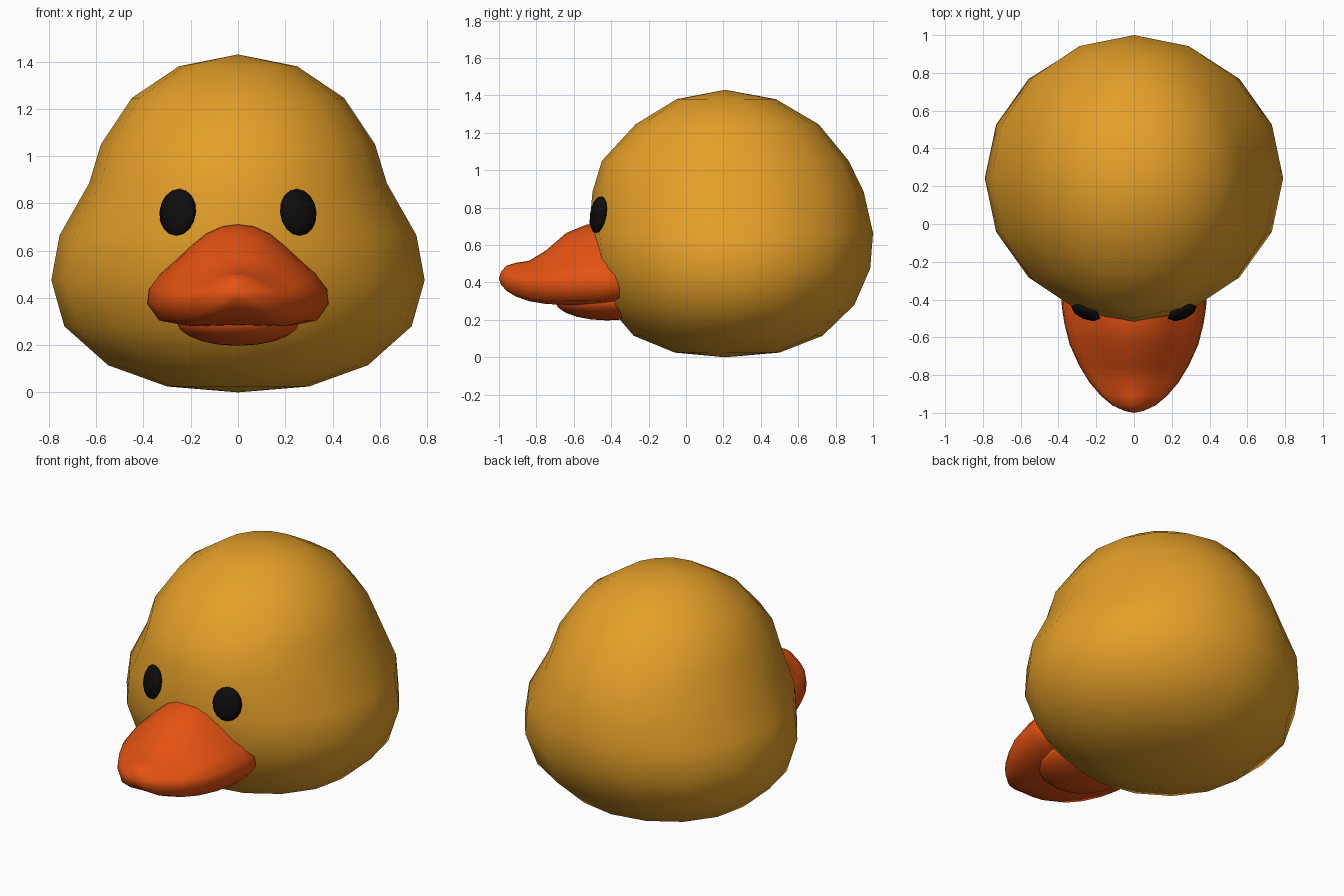
import bpy, bmesh, math
from mathutils import Matrix, Vector

if "Cube" in bpy.data.objects:
    bpy.data.objects.remove(bpy.data.objects["Cube"])


def material(name, rgb):
    m = bpy.data.materials.new(name)
    m.diffuse_color = (*rgb, 1)
    m.use_nodes = True
    m.node_tree.nodes["Principled BSDF"].inputs["Base Color"].default_value = m.diffuse_color
    return m


yellow = material("warm yellow", (0.78, 0.35, 0.022))
orange = material("beak orange", (0.78, 0.085, 0.006))
black = material("eye black", (0.004, 0.004, 0.004))


def finish(bm, name, mat):
    bmesh.ops.recalc_face_normals(bm, faces=bm.faces)
    for f in bm.faces:
        f.smooth = True
    mesh = bpy.data.meshes.new(name)
    bm.to_mesh(mesh)
    bm.free()
    mesh.materials.append(mat)
    ob = bpy.data.objects.new(name, mesh)
    bpy.context.collection.objects.link(ob)
    return ob


def loft(name, rings, start, end, mat):
    """Skin closed rings of points, closing each end with a pole."""
    bm = bmesh.new()
    loops = [[bm.verts.new(p) for p in r] for r in rings]
    n = len(loops[0])
    for a, b in zip(loops, loops[1:]):
        for i in range(n):
            j = (i + 1) % n
            bm.faces.new((a[i], a[j], b[j], b[i]))
    for pole, ring in ((start, loops[0]), (end, loops[-1])):
        v = bm.verts.new(pole)
        for i in range(n):
            bm.faces.new((v, ring[i], ring[(i + 1) % n]))
    return finish(bm, name, mat)


def ellipsoid(name, centre, radii, mat, rot=Matrix(), u=16, v=8):
    bm = bmesh.new()
    bmesh.ops.create_uvsphere(bm, u_segments=u, v_segments=v, radius=1)
    bm.transform(Matrix.Translation(centre) @ rot @ Matrix.Diagonal((*radii, 1)))
    return finish(bm, name, mat)


# Head with puffy cheeks: height, half width, front y, back y
head = [(0.025, 0.30, -0.06, 0.50), (0.115, 0.55, -0.28, 0.73),
        (0.28, 0.735, -0.42, 0.90), (0.475, 0.79, -0.50, 0.985),
        (0.665, 0.755, -0.52, 1.0), (0.885, 0.63, -0.50, 0.95),
        (1.05, 0.58, -0.45, 0.87), (1.245, 0.45, -0.27, 0.71),
        (1.38, 0.25, -0.05, 0.48)]
rings = []
for z, rx, y0, y1 in head:
    ring = []
    for i in range(16):
        a = i * math.tau / 16
        ring.append((rx * math.cos(a), (y0 + y1) / 2 + (y1 - y0) / 2 * math.sin(a), z))
    rings.append(ring)
loft("head", rings, (0, 0.21, 0), (0, 0.21, 1.43), yellow)

# Upper beak: y, half width, ridge height, rim height, underside height
beak = [(-0.30, 0.34, 0.71, 0.39, 0.31), (-0.38, 0.385, 0.715, 0.395, 0.295),
        (-0.44, 0.382, 0.715, 0.40, 0.285), (-0.53, 0.368, 0.71, 0.40, 0.28),
        (-0.64, 0.34, 0.665, 0.40, 0.28), (-0.75, 0.29, 0.57, 0.40, 0.285),
        (-0.84, 0.235, 0.515, 0.40, 0.30), (-0.91, 0.175, 0.505, 0.41, 0.325),
        (-0.96, 0.115, 0.49, 0.415, 0.355), (-0.99, 0.05, 0.455, 0.42, 0.39)]
# Half cross-section from ridge to underside (share of width, share of height)
half = [(0, 1), (0.18, 0.97), (0.36, 0.87), (0.52, 0.71), (0.70, 0.50),
        (0.86, 0.32), (0.98, 0.13), (1, -0.2), (0.88, -0.82), (0.55, -1), (0, -0.97)]
section = half + [(-u, v) for u, v in half[-2:0:-1]]
rings = [[(u * w, y, rim + v * ((top - rim) if v > 0 else (rim - low)))
          for u, v in section] for y, w, top, rim, low in beak]
loft("upper_beak", rings, (0, -0.28, 0.45), (0, -1.0, 0.42), orange)

# Lower beak
ellipsoid("lower_beak", (0, -0.42, 0.30), (0.26, 0.28, 0.103), orange, v=10)

# Eyes: flattened discs lying on the face
for side, label in ((-1, "left"), (1, "right")):
    rot = Matrix.Rotation(side * math.radians(23), 4, "Z") @ Matrix.Rotation(math.radians(-9), 4, "X")
    ellipsoid(label + "_eye", Vector((side * 0.255, -0.468, 0.762)),
              (0.084, 0.034, 0.1), black, rot, u=8, v=8)
